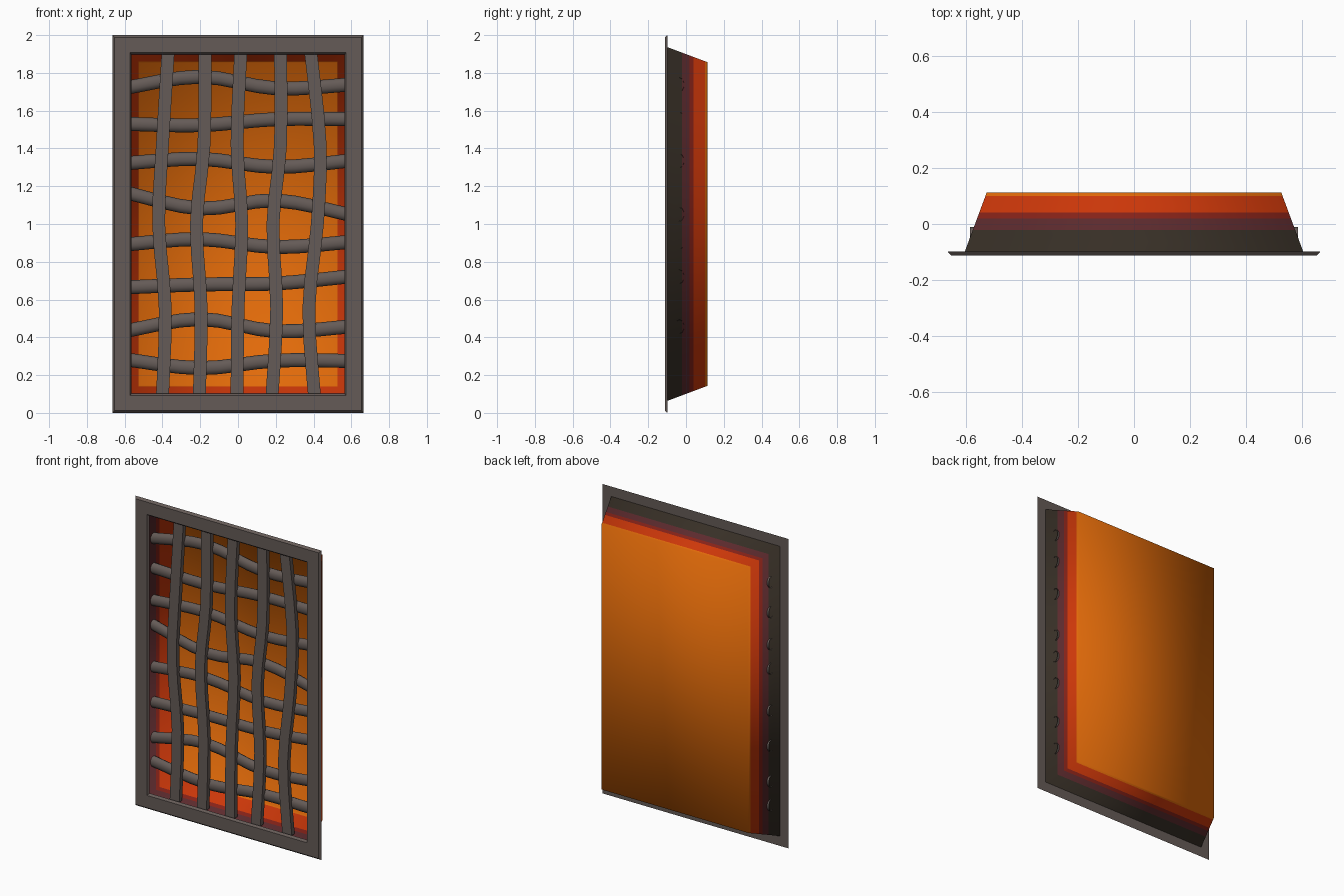
import bpy, bmesh, math
from mathutils import Vector

if "Cube" in bpy.data.objects:
    bpy.data.objects.remove(bpy.data.objects["Cube"])


def material(name, r, g, b):
    lin = lambda c: ((c / 255 + 0.055) / 1.055) ** 2.4 if c > 10 else c / 255 / 12.92
    m = bpy.data.materials.new(name)
    m.diffuse_color = (lin(r), lin(g), lin(b), 1)
    m.use_nodes = True
    m.node_tree.nodes["Principled BSDF"].inputs["Base Color"].default_value = m.diffuse_color
    return m


iron_grey = material("iron grey", 101, 91, 87)
soot = material("soot brown", 55, 47, 38)
maroon = material("dark maroon", 92, 42, 45)
deep_red = material("deep red", 134, 34, 24)
ember = material("ember red", 204, 55, 9)
orange = material("glowing orange", 225, 106, 9)


def finish(name, bm, mats, smooth):
    me = bpy.data.meshes.new(name)
    for f in bm.faces:
        f.smooth = smooth
    bm.to_mesh(me)
    bm.free()
    for m in mats:
        me.materials.append(m)
    ob = bpy.data.objects.new(name, me)
    bpy.context.collection.objects.link(ob)
    return ob


def rect_ring(bm, hx, hz, y):
    """Rectangle of vertices facing the front, centred at height 1."""
    return [bm.verts.new((sx * hx, y, 1 + sz * hz))
            for sx, sz in ((-1, -1), (1, -1), (1, 1), (-1, 1))]


def bridge(bm, a, b, mat=0):
    n = len(a)
    for i in range(n):
        f = bm.faces.new((a[i], a[(i + 1) % n], b[(i + 1) % n], b[i]))
        f.material_index = mat


# Frame: thin plate with bevelled outer and inner edges
bm = bmesh.new()
profile = [(0.665, 1.0, -0.098), (0.653, 0.988, -0.112),
           (0.573, 0.908, -0.112), (0.564, 0.897, -0.098)]
rings = [rect_ring(bm, *p) for p in profile]
for i in range(4):
    bridge(bm, rings[i], rings[(i + 1) % 4])
bmesh.ops.recalc_face_normals(bm, faces=bm.faces)
finish("frame", bm, [iron_grey], False)


# Tray: tapered open box whose walls change colour with depth
def tray(name, bands, mats, inset, inward):
    bm = bmesh.new()
    y0, y1 = bands[0], bands[-1]
    rings = []
    for y in bands:
        t = (y - y0) / (y1 - y0)
        rings.append(rect_ring(bm, 0.604 - 0.079 * t - inset,
                               0.937 - 0.080 * t - inset, y))
    for i in range(len(rings) - 1):
        bridge(bm, rings[i], rings[i + 1], i)
    back = bm.faces.new(rings[-1])
    back.material_index = len(mats) - 1
    bmesh.ops.recalc_face_normals(bm, faces=bm.faces)
    if (back.normal.y < 0) != inward:
        bmesh.ops.reverse_faces(bm, faces=bm.faces)
    finish(name, bm, mats, True)


tray("tray_outside", [-0.100, -0.022, 0.019, 0.041, 0.100, 0.113],
     [soot, maroon, deep_red, ember, orange], 0.0, False)
tray("tray_lining", [-0.100, -0.022, 0.004, 0.098, 0.111],
     [maroon, deep_red, ember, orange], 0.002, True)


# Bars: gently bent open rods following a smooth path
def spline(pts, u):
    n = len(pts) - 1
    i = min(int(u * n), n - 1)
    t = u * n - i
    p = [Vector(pts[max(0, min(n, i + k))]) for k in (-1, 0, 1, 2)]
    m1 = (p[2] - p[0]) / 2
    m2 = (p[3] - p[1]) / 2
    return ((2 * t**3 - 3 * t**2 + 1) * p[1] + (t**3 - 2 * t**2 + t) * m1
            + (3 * t**2 - 2 * t**3) * p[2] + (t**3 - t**2) * m2)


def bar(name, pts, section, vertical, smooth, steps=12):
    """section: list of (depth y, offset across) points."""
    bm = bmesh.new()
    rings = []
    for s in range(steps + 1):
        p = spline(pts, s / steps)
        rings.append([bm.verts.new((p.x + h, d, p.y) if vertical else (p.x, d, p.y + h))
                      for d, h in section])
    for a, b in zip(rings, rings[1:]):
        bridge(bm, a, b)
    bmesh.ops.recalc_face_normals(bm, faces=bm.faces)
    finish(name, bm, [iron_grey], smooth)


oval_section = [(-0.034 + 0.024 * math.cos(a), 0.037 * math.sin(a))
                for a in (2 * math.pi * (k + 0.5) / 10 for k in range(10))]
flat_section = [(-0.078, -0.034), (-0.078, 0.034), (-0.048, 0.034), (-0.048, -0.034)]

cross_heights = [
    (1.722, 1.78, 1.718, 1.738), (1.53, 1.523, 1.555, 1.555),
    (1.322, 1.345, 1.302, 1.335), (1.165, 1.082, 1.125, 1.05),
    (0.892, 0.92, 0.878, 0.905), (0.665, 0.68, 0.685, 0.722),
    (0.435, 0.497, 0.432, 0.457), (0.282, 0.237, 0.277, 0.275)]
for i, zs in enumerate(cross_heights):
    bar(f"cross_bar_{i + 1}", list(zip((-0.585, -0.2, 0.2, 0.585), zs)),
        oval_section, False, True)

upright_offsets = [
    (-0.40, -0.385, -0.42, -0.40, -0.37), (-0.205, -0.195, -0.22, -0.18, -0.175),
    (-0.005, 0.0, 0.02, -0.005, 0.015), (0.18, 0.205, 0.185, 0.225, 0.225),
    (0.405, 0.375, 0.42, 0.435, 0.385)]
for i, xs in enumerate(upright_offsets):
    bar(f"upright_bar_{i + 1}", list(zip(xs, (0.09, 0.55, 1.0, 1.42, 1.91))),
        flat_section, True, False)
